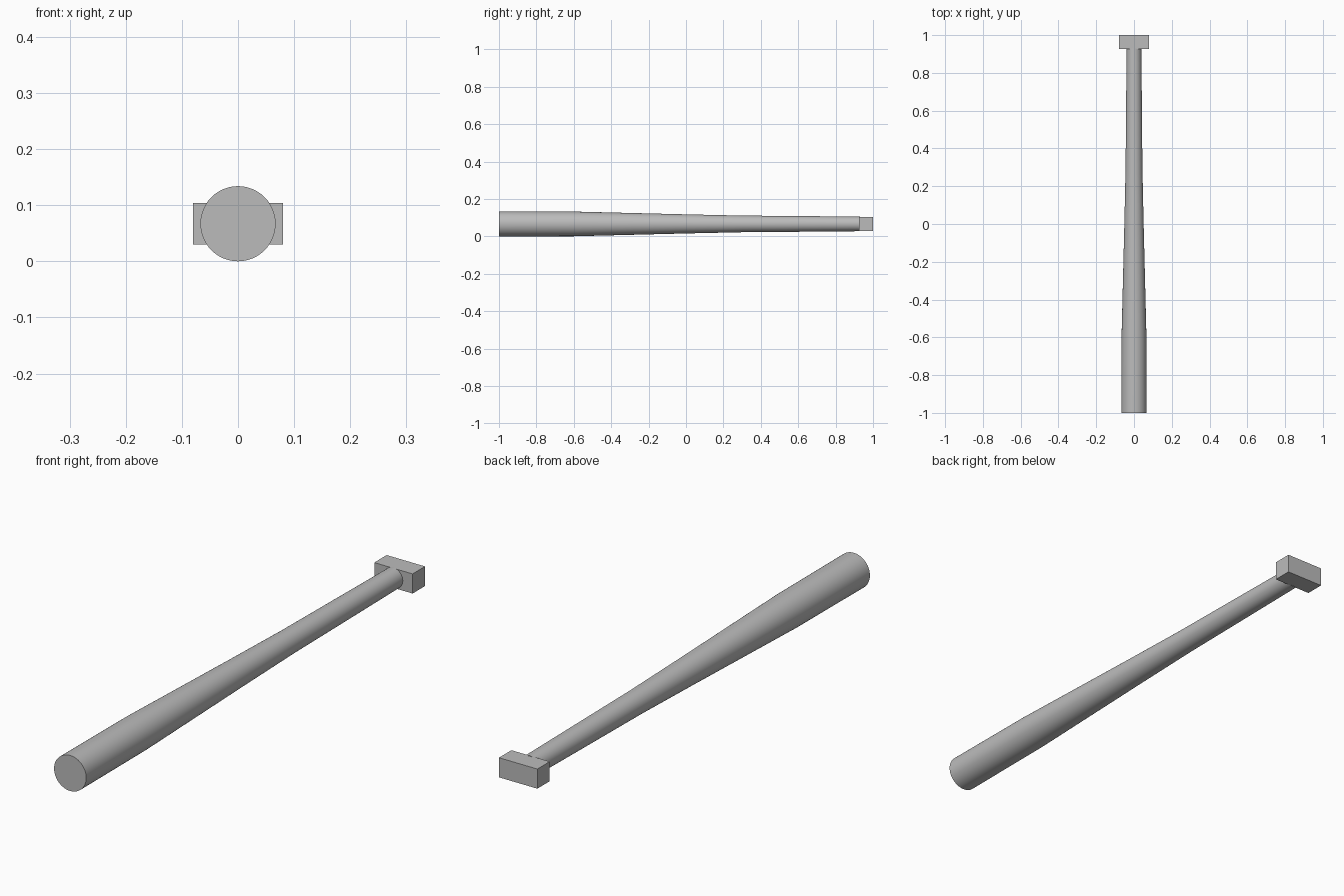
import bpy
import bmesh
from math import cos, sin, tau, radians

SIDES = 48
AXIS_Z = 0.067

default = bpy.data.objects.get("Cube")
if default:
    bpy.data.objects.remove(default, do_unlink=True)

# Single grey colour
grey = bpy.data.materials.new("plain_grey")
grey.use_nodes = True
colour = (0.5, 0.5, 0.5, 1)
grey.diffuse_color = colour
grey.node_tree.nodes["Principled BSDF"].inputs["Base Color"].default_value = colour


def add_object(name, bm):
    bmesh.ops.recalc_face_normals(bm, faces=bm.faces)
    mesh = bpy.data.meshes.new(name)
    bm.to_mesh(mesh)
    bm.free()
    mesh.materials.append(grey)
    obj = bpy.data.objects.new(name, mesh)
    bpy.context.collection.objects.link(obj)
    return obj


# Tapered round shaft: (position along y, radius)
profile = [(-1, 0.067), (-0.6, 0.066), (-0.3, 0.0585), (0, 0.051),
           (0.3, 0.0445), (0.6, 0.042), (0.93, 0.039)]
bm = bmesh.new()
rings = [[bm.verts.new((r * cos(tau * i / SIDES), y, AXIS_Z + r * sin(tau * i / SIDES)))
          for i in range(SIDES)] for y, r in profile]
for a, b in zip(rings, rings[1:]):
    for i in range(SIDES):
        j = (i + 1) % SIDES
        bm.faces.new((a[i], a[j], b[j], b[i]))
bm.faces.new(rings[0])
bm.faces.new(rings[-1])
shaft = add_object("tapered_shaft", bm)
bpy.ops.object.select_all(action="DESELECT")
shaft.select_set(True)
bpy.context.view_layer.objects.active = shaft
bpy.ops.object.shade_smooth_by_angle(angle=radians(30))

# Rectangular end block
bm = bmesh.new()
bmesh.ops.create_cube(bm, size=1)
bmesh.ops.scale(bm, vec=(0.16, 0.074, 0.074), verts=bm.verts)
bmesh.ops.translate(bm, vec=(0, 0.963, AXIS_Z), verts=bm.verts)
add_object("end_block", bm)
